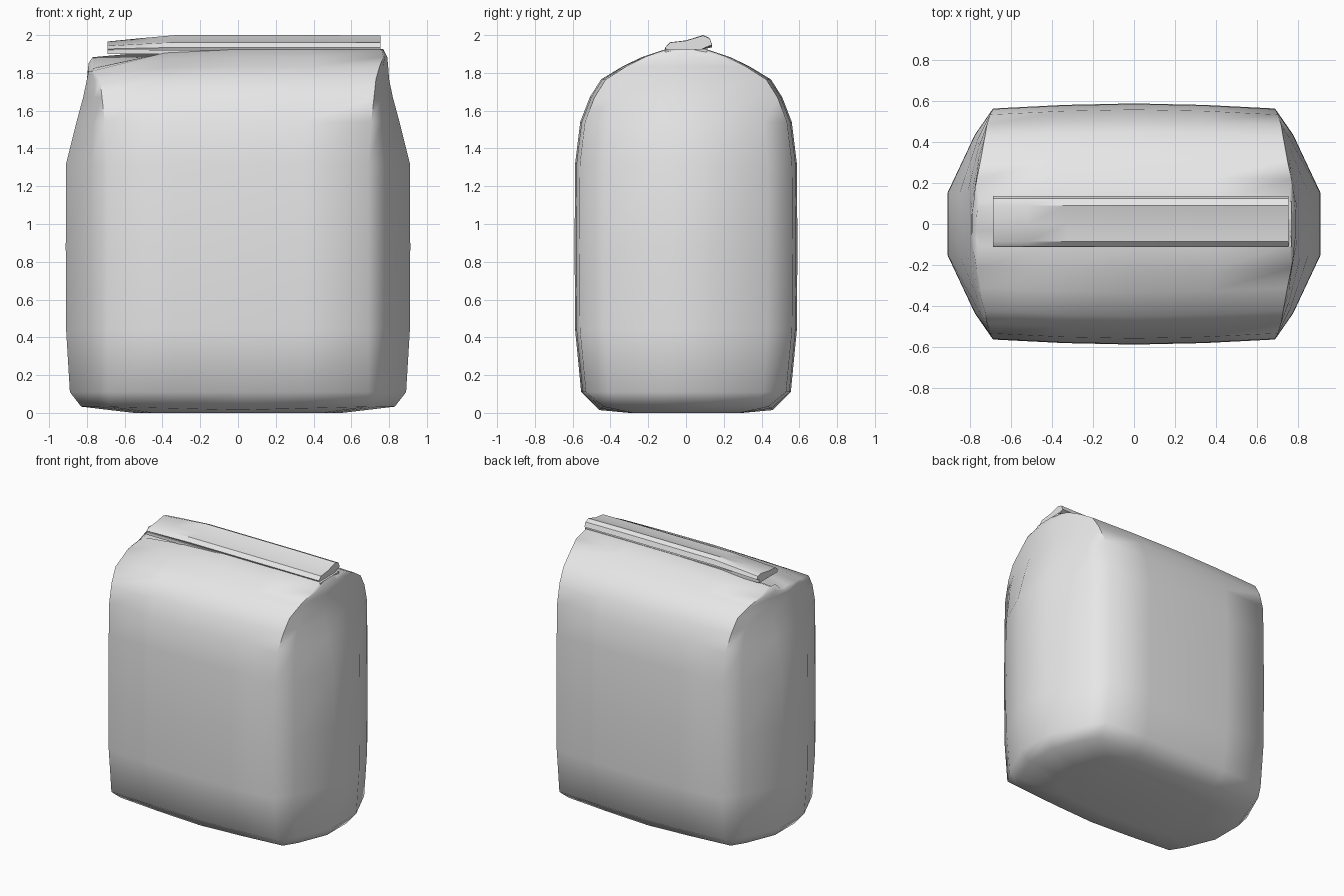
import bpy

if "Cube" in bpy.data.objects:
    bpy.data.objects.remove(bpy.data.objects["Cube"])

paper = bpy.data.materials.new("plain grey paper")
paper.diffuse_color = (0.8, 0.8, 0.8, 1)
paper.use_nodes = True
paper.node_tree.nodes["Principled BSDF"].inputs["Base Color"].default_value = paper.diffuse_color


def loft(name, rings, angle):
    """Skin a list of equal-length closed rings and cap both ends."""
    n = len(rings[0])
    verts = [p for r in rings for p in r]
    faces = []
    for i in range(len(rings) - 1):
        for j in range(n):
            k = (j + 1) % n
            faces.append((i * n + j, i * n + k, (i + 1) * n + k, (i + 1) * n + j))
    faces.append(tuple(reversed(range(n))))
    faces.append(tuple(range((len(rings) - 1) * n, len(rings) * n)))
    me = bpy.data.meshes.new(name)
    me.from_pydata(verts, [], faces)
    me.materials.append(paper)
    ob = bpy.data.objects.new(name, me)
    bpy.context.collection.objects.link(ob)
    bpy.ops.object.select_all(action='DESELECT')
    ob.select_set(True)
    bpy.context.view_layer.objects.active = ob
    bpy.ops.object.mode_set(mode='EDIT')
    bpy.ops.mesh.select_all(action='SELECT')
    bpy.ops.mesh.normals_make_consistent(inside=False)
    bpy.ops.object.mode_set(mode='OBJECT')
    bpy.ops.object.shade_smooth_by_angle(angle=angle)
    return ob


def bag_ring(z, hx, cx, hy):
    """Plan outline: broad front and back panels with bulging side gussets."""
    drop = min(0.025, 0.06 * hy)
    q = [(hx, 0.26 * hy), (cx + 0.40 * (hx - cx), 0.74 * hy), (cx, hy - drop),
         (cx * 0.5, hy - drop * 0.3), (0, hy)]
    half = q + [(-x, y) for x, y in reversed(q[:-1])]
    ring = half + [(-x, -y) for x, y in half]
    out = []
    for x, y in ring:
        h = z
        # slumped left shoulder, deeper at the front
        if z > 1.8 and x < -0.3:
            amount = min(1, (-x - 0.3) / 0.45)
            h -= amount * (z - 1.76) * (0.6 if y < 0 else 0.25)
        # bottom seam rises toward the corners
        if 0.01 < z < 0.05:
            h += 0.018 * min(1, abs(x) / 0.7)
        out.append((x, y, h))
    return out


# Filled bag body: height, half width, panel half width, half depth
levels = [(0.0, 0.55, 0.45, 0.30), (0.015, 0.83, 0.68, 0.46),
          (0.11, 0.89, 0.69, 0.555), (0.44, 0.91, 0.69, 0.587),
          (0.88, 0.912, 0.69, 0.59), (1.32, 0.91, 0.69, 0.587),
          (1.54, 0.855, 0.705, 0.56), (1.67, 0.82, 0.72, 0.51),
          (1.765, 0.80, 0.73, 0.45), (1.835, 0.795, 0.75, 0.335),
          (1.885, 0.79, 0.77, 0.23), (1.925, 0.77, 0.76, 0.11)]
loft("bag_body", [bag_ring(*l) for l in levels], 1.05)

# Rolled closure along the top: (y, z) outline swept along x
roll = [(-0.11, 1.935), (-0.085, 1.962), (0.0, 1.972), (0.09, 2.0), (0.125, 1.985),
        (0.138, 1.95), (0.07, 1.92), (-0.10, 1.915)]
stations = [(-0.69, 0.6), (-0.52, 0.8), (-0.33, 1), (0.45, 1), (0.755, 0.97)]
loft("rolled_top", [[(x, y, 1.915 + (z - 1.915) * s) for y, z in roll]
                    for x, s in stations], 0.6)

# Thin lower fold beneath the roll
fold = [(-0.112, 1.90), (-0.112, 1.922), (0.11, 1.927), (0.11, 1.90)]
loft("lower_fold", [[(x, y, z) for y, z in fold] for x in (-0.69, 0.0, 0.77)], 0.6)
